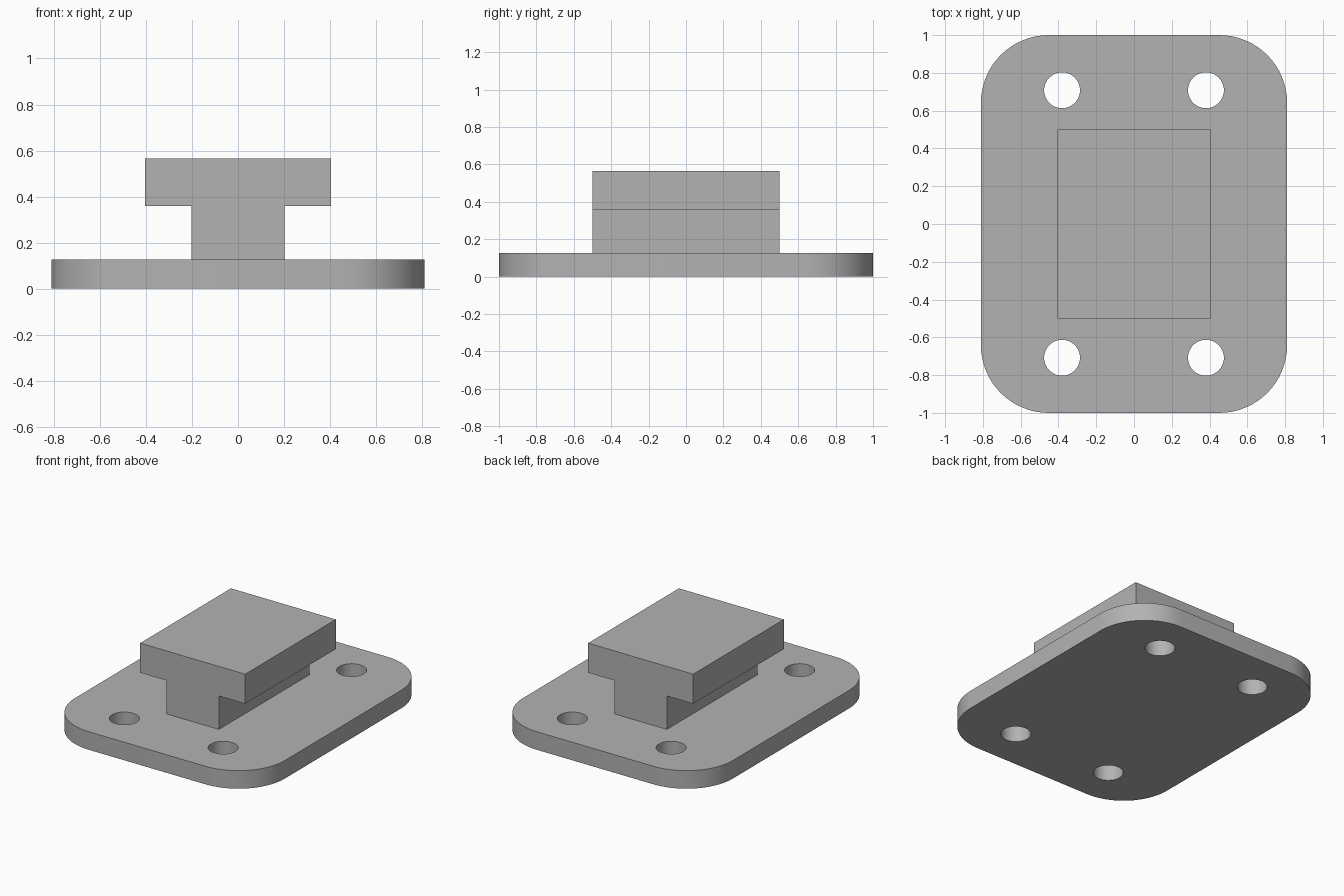
import bpy
import bmesh

cube = bpy.data.objects.get("Cube")
if cube:
    bpy.data.objects.remove(cube, do_unlink=True)

PLATE_X, PLATE_Y, PLATE_TOP = 0.811, 1.0, 0.126
CORNER_RADIUS = 0.36
HOLE_X, HOLE_Y, HOLE_RADIUS = 0.381, 0.708, 0.095
STEM_X, STEM_TOP = 0.203, 0.359
HEAD_X, HEAD_TOP = 0.405, 0.565
RAIL_Y = 0.5

GREY = (0.45, 0.45, 0.45, 1)
grey = bpy.data.materials.new("plain grey")
grey.use_nodes = True
grey.diffuse_color = GREY
grey.node_tree.nodes["Principled BSDF"].inputs["Base Color"].default_value = GREY


def make_object(name, bm):
    """Turn a bmesh into a named grey object."""
    bmesh.ops.recalc_face_normals(bm, faces=bm.faces)
    mesh = bpy.data.meshes.new(name)
    bm.to_mesh(mesh)
    bm.free()
    mesh.materials.append(grey)
    obj = bpy.data.objects.new(name, mesh)
    bpy.context.collection.objects.link(obj)
    return obj


def extrude_profile(name, points, direction):
    """Fill a closed outline and extrude it along a direction."""
    bm = bmesh.new()
    face = bm.faces.new([bm.verts.new(p) for p in points])
    result = bmesh.ops.extrude_face_region(bm, geom=[face], use_keep_orig=True)
    moved = [g for g in result["geom"] if isinstance(g, bmesh.types.BMVert)]
    bmesh.ops.translate(bm, verts=moved, vec=direction)
    return make_object(name, bm)


# Base plate with rounded vertical corners
corners = [(sx * PLATE_X, sy * PLATE_Y, 0)
           for sx, sy in ((-1, -1), (1, -1), (1, 1), (-1, 1))]
plate = extrude_profile("base_plate", corners, (0, 0, PLATE_TOP))
bm = bmesh.new()
bm.from_mesh(plate.data)
uprights = [e for e in bm.edges if abs(e.verts[0].co.z - e.verts[1].co.z) > 0.01]
bmesh.ops.bevel(bm, geom=uprights, offset=CORNER_RADIUS, segments=16,
                profile=0.5, affect='EDGES')
bm.to_mesh(plate.data)
bm.free()

# Four bolt holes through the plate
bm = bmesh.new()
for sx in (-1, 1):
    for sy in (-1, 1):
        made = bmesh.ops.create_cone(bm, cap_ends=True, segments=48, depth=1,
                                     radius1=HOLE_RADIUS, radius2=HOLE_RADIUS)
        bmesh.ops.translate(bm, verts=made["verts"],
                            vec=(sx * HOLE_X, sy * HOLE_Y, 0))
cutter = make_object("hole_cutter", bm)
cutter.hide_render = True

holes = plate.modifiers.new("bolt_holes", 'BOOLEAN')
holes.operation = 'DIFFERENCE'
holes.solver = 'EXACT'
holes.object = cutter
bpy.ops.object.select_all(action='DESELECT')
plate.select_set(True)
bpy.context.view_layer.objects.active = plate
bpy.ops.object.modifier_apply(modifier=holes.name)
bpy.data.objects.remove(cutter, do_unlink=True)
bpy.ops.object.shade_smooth_by_angle()

# T-shaped rail: half outline mirrored across x, extruded front to back
half = [(STEM_X, PLATE_TOP), (STEM_X, STEM_TOP), (HEAD_X, STEM_TOP), (HEAD_X, HEAD_TOP)]
outline = half + [(-x, z) for x, z in reversed(half)]
extrude_profile("t_rail", [(x, -RAIL_Y, z) for x, z in outline], (0, 2 * RAIL_Y, 0))
